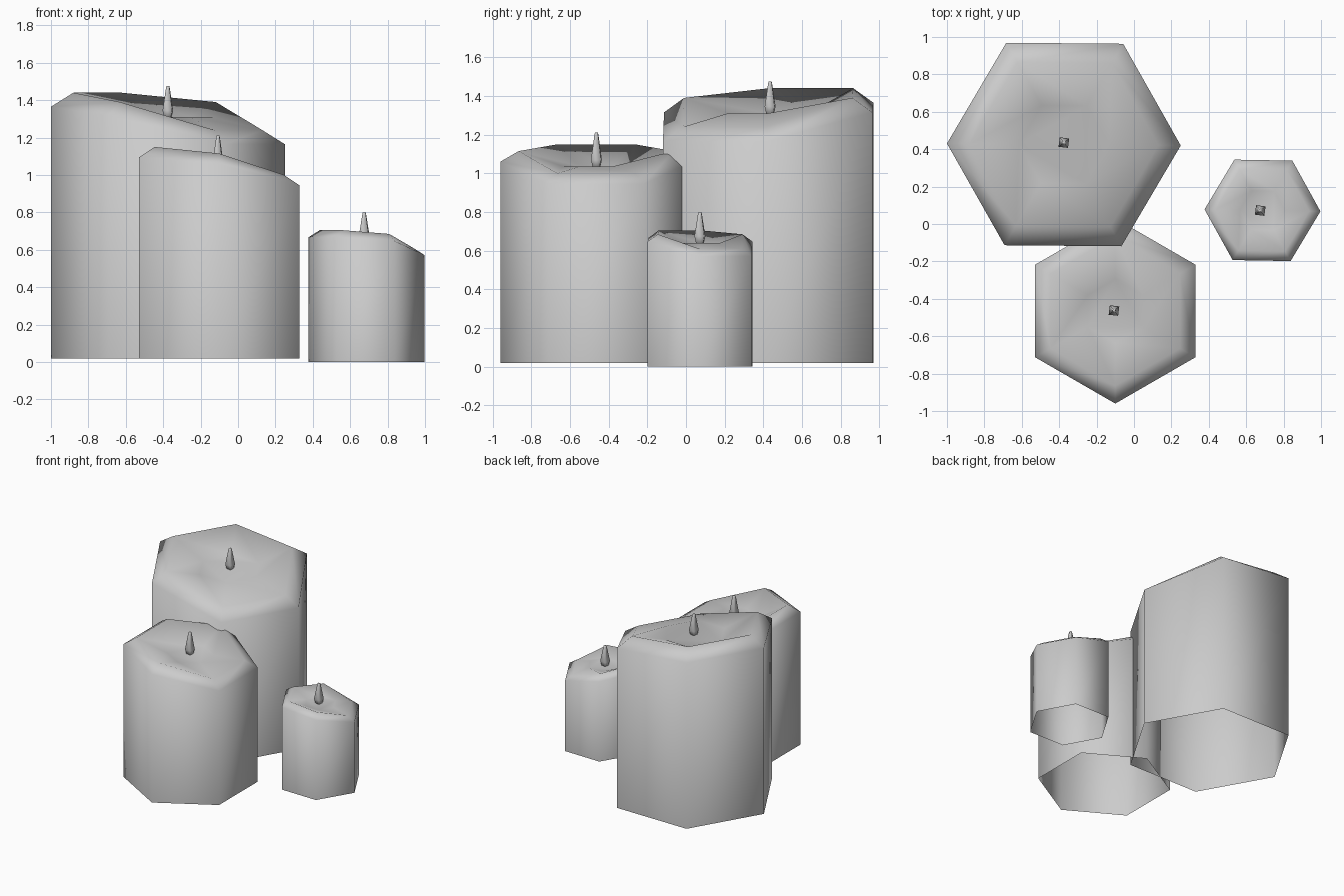
import bpy, bmesh
from math import sin, cos, radians

if "Cube" in bpy.data.objects:
    bpy.data.objects.remove(bpy.data.objects["Cube"])

wax = bpy.data.materials.new("grey_wax")
wax.diffuse_color = (0.6, 0.6, 0.6, 1)
wax.use_nodes = True
wax.node_tree.nodes["Principled BSDF"].inputs["Base Color"].default_value = wax.diffuse_color


def finish(name, bm):
    bmesh.ops.recalc_face_normals(bm, faces=bm.faces)
    mesh = bpy.data.meshes.new(name)
    bm.to_mesh(mesh)
    bm.free()
    mesh.materials.append(wax)
    mesh.shade_smooth()
    bpy.context.collection.objects.link(bpy.data.objects.new(name, mesh))


def ring(bm, centre, radius, heights, turn):
    n = len(heights)
    return [bm.verts.new((centre[0] + radius * cos(radians(turn + 360 * k / n)),
                          centre[1] + radius * sin(radians(turn + 360 * k / n)), z))
            for k, z in enumerate(heights)]


def bridge(bm, low, high):
    for k in range(len(low)):
        bm.faces.new((low[k - 1], low[k], high[k], high[k - 1]))


def candle(name, centre, radius, rim_radius, rim, drop, pool_radius, pool_z, base, turn):
    """Hexagonal open-bottomed shell with a slanted rim and a melted pool."""
    bm = bmesh.new()
    bottom = ring(bm, centre, radius, [base] * 6, turn)
    wall = ring(bm, centre, radius, [z - drop for z in rim], turn)
    top = ring(bm, centre, rim_radius, rim, turn)
    pool = ring(bm, centre, pool_radius, [pool_z] * 6, turn)
    bridge(bm, bottom, wall)
    bridge(bm, wall, top)
    # twisted slopes from the rim down to the pool
    for k in range(6):
        bm.faces.new((top[k - 1], top[k], pool[k - 1]))
        bm.faces.new((top[k], pool[k], pool[k - 1]))
    bm.faces.new(pool)
    finish(name, bm)


def wick(name, centre, z0, z1):
    """Four-sided wick, widest a little above its foot."""
    bm = bmesh.new()
    rings = [ring(bm, centre, r, [z] * 4, 38) for r, z in
             ((0.02, z0 - 0.02), (0.036, z0 + 0.035), (0.013, z1 - 0.01), (0.010, z1))]
    for low, high in zip(rings, rings[1:]):
        bridge(bm, low, high)
    bm.faces.new(rings[0])
    bm.faces.new(rings[-1])
    finish(name, bm)


# tall candle
candle("tall_candle", (-0.375, 0.425), 0.625, 0.505,
       (1.24, 1.39, 1.44, 1.44, 1.39, 1.24), 0.075, 0.24, 1.31, 0.02, -0.5)
wick("tall_wick", (-0.375, 0.435), 1.31, 1.475)

# medium candle
candle("medium_candle", (-0.1, -0.465), 0.495, 0.40,
       (1.0, 1.115, 1.15, 1.15, 1.115, 1.0), 0.055, 0.17, 1.035, 0.02, 30)
wick("medium_wick", (-0.107, -0.463), 1.035, 1.21)

# short candle
candle("short_candle", (0.687, 0.073), 0.31, 0.25,
       (0.61, 0.61, 0.685, 0.705, 0.705, 0.685), 0.038, 0.12, 0.64, 0.0, -1)
wick("short_wick", (0.675, 0.072), 0.64, 0.80)
